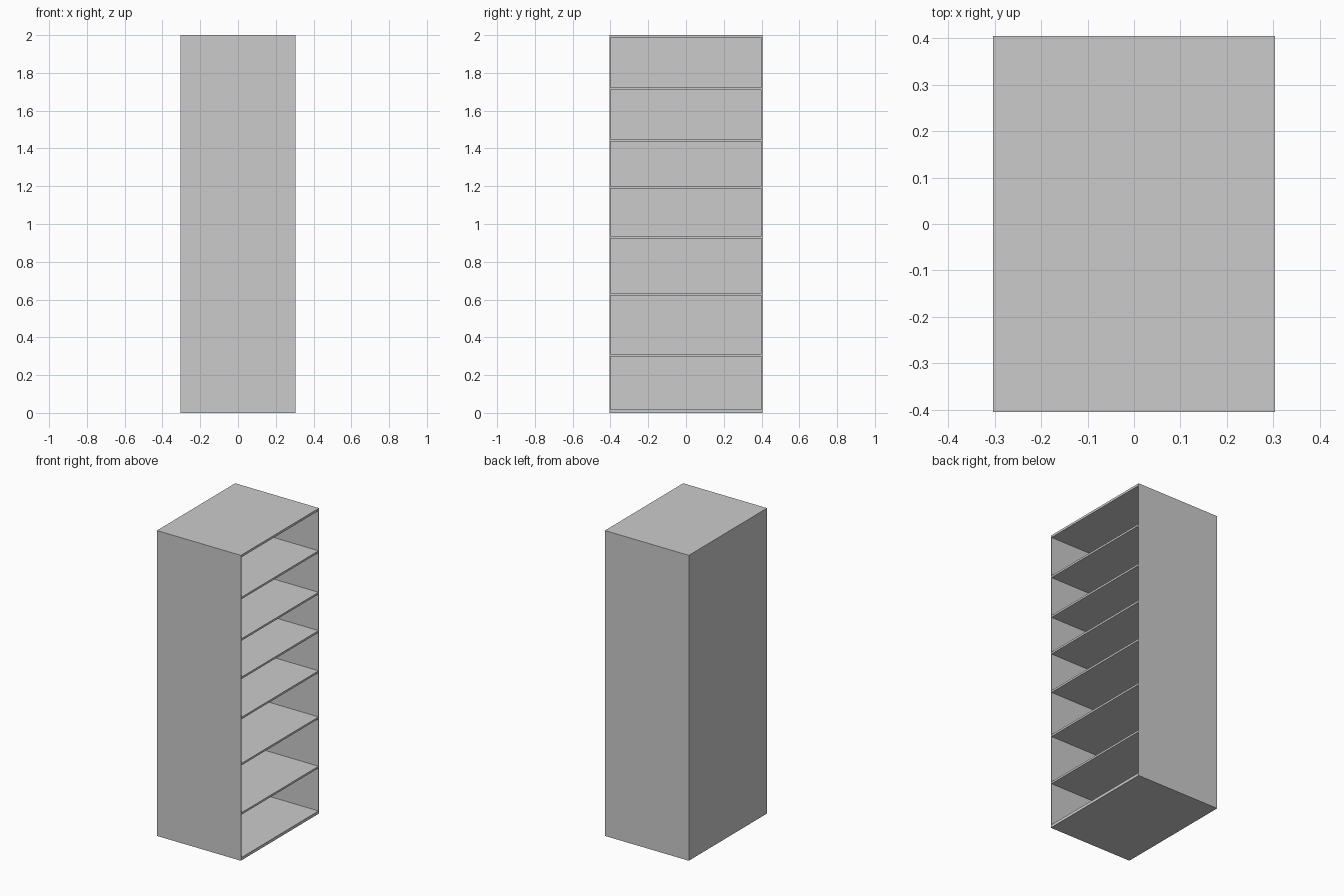
import bpy

if "Cube" in bpy.data.objects:
    bpy.data.objects.remove(bpy.data.objects["Cube"])

X, Y, H = 0.304, 0.405, 2.0   # half depth, half width, height
T = 0.006                     # sheet thickness of the shell
S = 0.013                     # shelf thickness


def box(name, x0, x1, y0, y1, z0, z1):
    bpy.ops.mesh.primitive_cube_add(
        size=1, location=((x0 + x1) / 2, (y0 + y1) / 2, (z0 + z1) / 2))
    ob = bpy.context.object
    ob.name = name
    ob.scale = (x1 - x0, y1 - y0, z1 - z0)
    bpy.ops.object.transform_apply(location=False, rotation=False, scale=True)
    return ob


# Shell: two side walls, back, top and base; open towards +x
box("side_wall_front", -X, X, -Y, -Y + T, 0, H)
box("side_wall_rear", -X, X, Y - T, Y, 0, H)
box("back_panel", -X, -X + T, -Y + T, Y - T, 0, H)
box("top_panel", -X + T, X, -Y + T, Y - T, H - 0.015, H)
box("base_panel", -X + T, X, -Y + T, Y - T, 0, 0.006)

# Bottom shelf rests on the base, the others are spaced up the cabinet
for i, z in enumerate((0.006, 0.299, 0.622, 0.924, 1.187, 1.438, 1.710)):
    box(f"shelf_{i + 1}", -X + T, X, -Y + T, Y - T, z, z + S)
